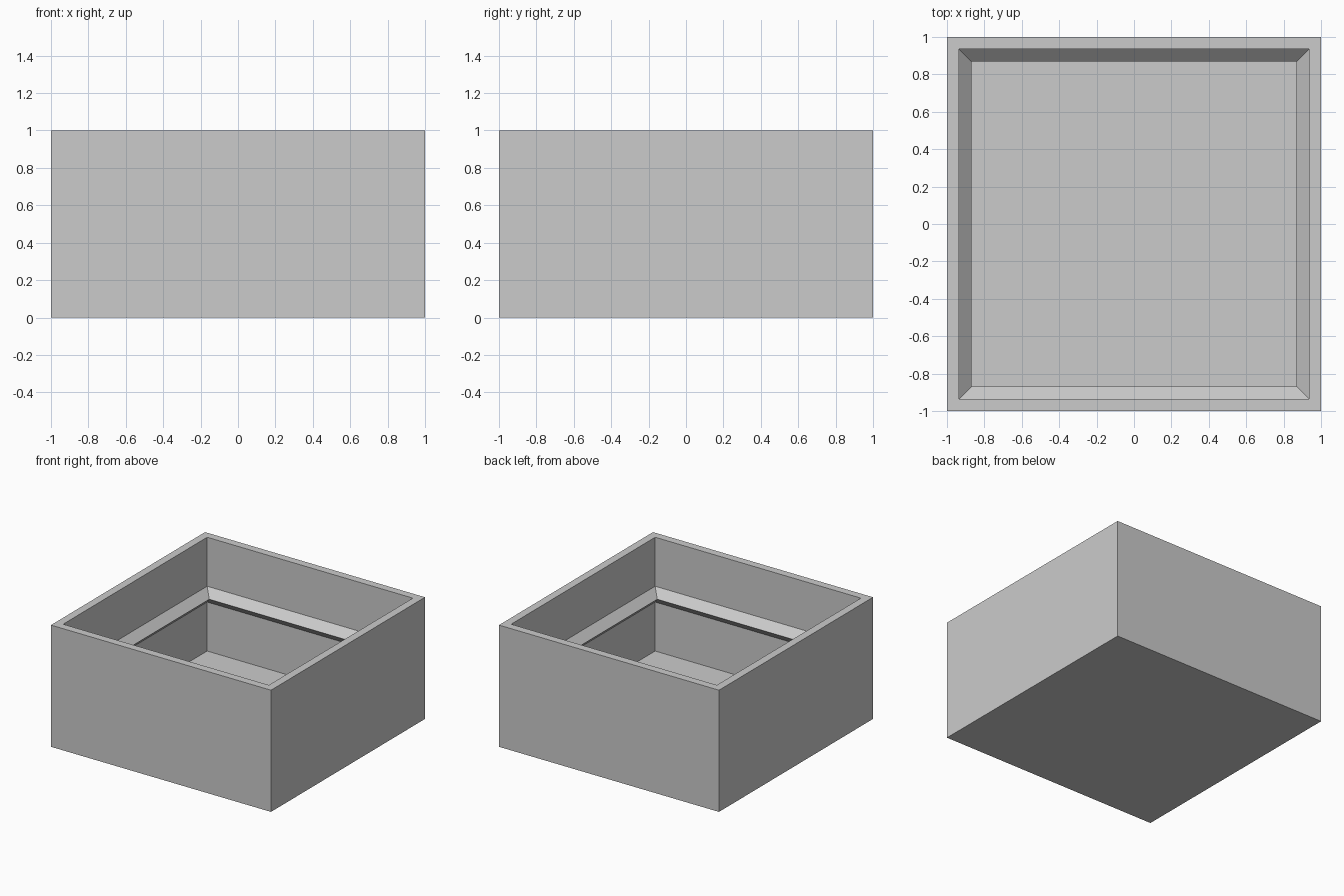
import bpy
import bmesh

cube = bpy.data.objects.get("Cube")
if cube:
    bpy.data.objects.remove(cube, do_unlink=True)

WALL = 0.065    # wall and floor thickness, also the depth of the ridge
HEIGHT = 1.0
INNER = 1.0 - WALL
RIDGE_Z = (HEIGHT + WALL) / 2

# Plain grey material
grey = bpy.data.materials.new("light_grey")
grey.use_nodes = True
colour = (0.6, 0.6, 0.6, 1.0)
grey.diffuse_color = colour
grey.node_tree.nodes["Principled BSDF"].inputs["Base Color"].default_value = colour

# Wall profile as (half width, height), from outer base over the rim to the floor
profile = [
    (1.0, 0.0),
    (1.0, HEIGHT),
    (INNER, HEIGHT),
    (INNER, RIDGE_Z + WALL),
    (INNER - WALL, RIDGE_Z),
    (INNER, RIDGE_Z - WALL),
    (INNER, WALL),
]
corners = [(-1, -1), (1, -1), (1, 1), (-1, 1)]

# Square rings joined into an open box with an inner ridge
bm = bmesh.new()
rings = [[bm.verts.new((cx * w, cy * w, z)) for cx, cy in corners] for w, z in profile]
for low, high in zip(rings, rings[1:]):
    for i in range(4):
        j = (i + 1) % 4
        bm.faces.new((low[i], low[j], high[j], high[i]))
bm.faces.new(list(reversed(rings[0])))    # underside
bm.faces.new(rings[-1])                   # inner floor
bmesh.ops.recalc_face_normals(bm, faces=bm.faces)

mesh = bpy.data.meshes.new("open_box")
bm.to_mesh(mesh)
bm.free()
mesh.materials.append(grey)
box = bpy.data.objects.new("open_box", mesh)
bpy.context.scene.collection.objects.link(box)
